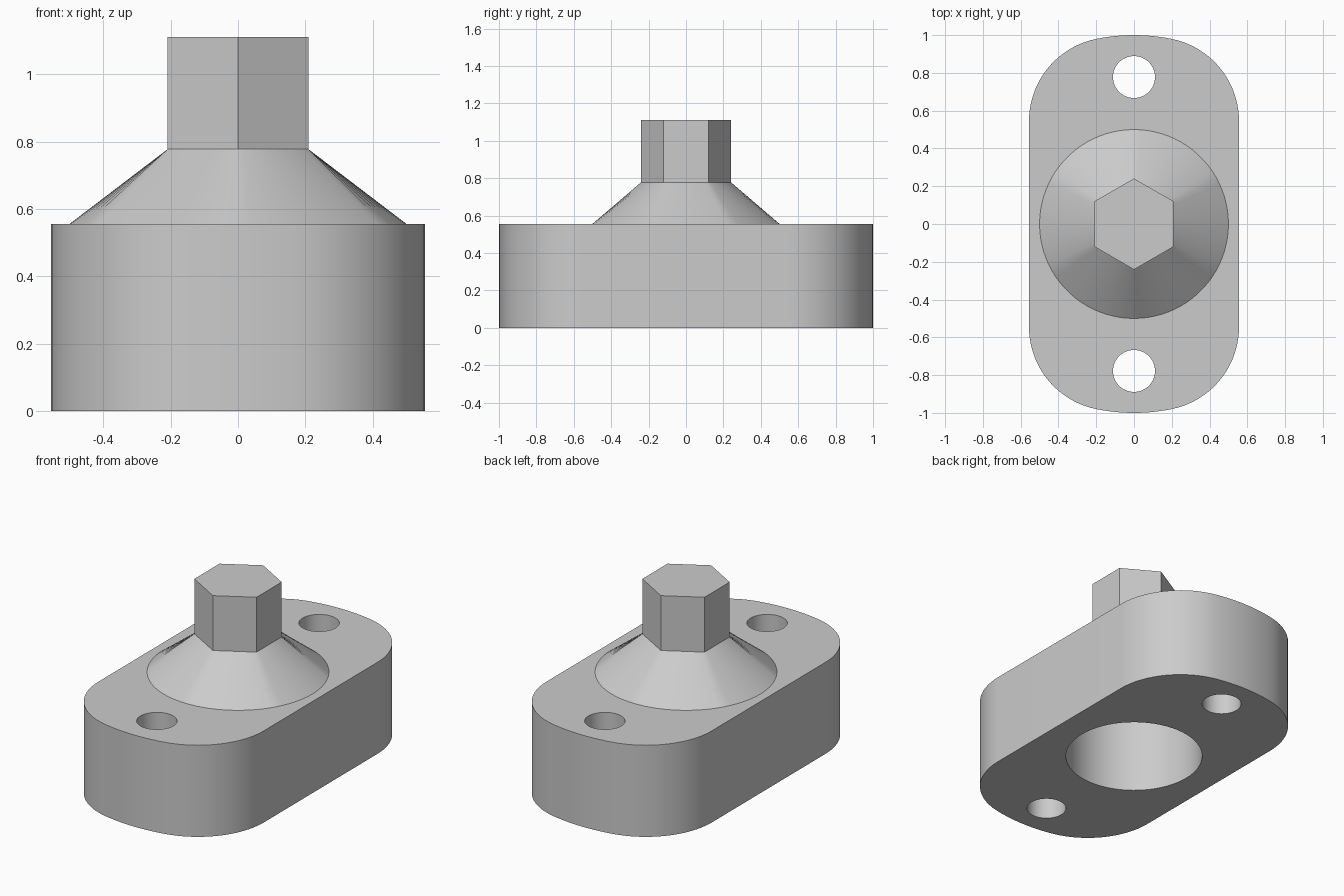
import bpy
import bmesh
from math import sin, cos, pi, tau, atan2, sqrt

cube = bpy.data.objects.get("Cube")
if cube:
    bpy.data.objects.remove(cube, do_unlink=True)

# Dimensions
HALF_W, HALF_L = 0.556, 1.0
BASE_H, NECK_Z, TOP_Z = 0.556, 0.778, 1.111
CORNER_R = 0.444
HOLE_R, HOLE_Y = 0.111, 0.778
BORE_R = 0.389
FLARE_R, HEX_R = 0.5, 0.241

grey = bpy.data.materials.new("plain grey")
grey.use_nodes = True
colour = (0.6, 0.6, 0.6, 1)
grey.diffuse_color = colour
grey.node_tree.nodes["Principled BSDF"].inputs["Base Color"].default_value = colour


def finish(bm, name):
    """Turn a bmesh into a shaded object."""
    bmesh.ops.recalc_face_normals(bm, faces=bm.faces)
    mesh = bpy.data.meshes.new(name)
    bm.to_mesh(mesh)
    bm.free()
    mesh.materials.append(grey)
    obj = bpy.data.objects.new(name, mesh)
    bpy.context.collection.objects.link(obj)
    bpy.ops.object.select_all(action="DESELECT")
    obj.select_set(True)
    bpy.context.view_layer.objects.active = obj
    bpy.ops.object.shade_smooth_by_angle(angle=pi / 6)
    return obj


def arc(cx, cy, r, start, end, steps):
    angles = [start + (end - start) * i / steps for i in range(steps + 1)]
    return [(cx + r * cos(a), cy + r * sin(a)) for a in angles]


def circle(cy, r, steps=64):
    return arc(0, cy, r, 0, tau, steps)[:-1]


def base_outline():
    """Straight sides, rounded corners and shallow end arcs, all tangent."""
    cx = HALF_W - CORNER_R
    cy = sqrt((HALF_L - CORNER_R) ** 2 - cx ** 2)
    meet = atan2(cy, cx)
    half = arc(cx, cy, CORNER_R, 0, meet, 20)
    half += arc(0, 0, HALF_L, meet, pi - meet, 10)[1:-1]
    half += arc(-cx, cy, CORNER_R, pi - meet, pi, 20)
    return half + [(-x, -y) for x, y in half]


# Base block with two bolt holes and a central bore
bm = bmesh.new()
for loop in (base_outline(), circle(HOLE_Y, HOLE_R),
             circle(-HOLE_Y, HOLE_R), circle(0, BORE_R)):
    verts = [bm.verts.new((x, y, 0)) for x, y in loop]
    for a, b in zip(verts, verts[1:] + verts[:1]):
        bm.edges.new((a, b))
bmesh.ops.triangle_fill(bm, edges=bm.edges[:], use_beauty=True)
grown = bmesh.ops.extrude_face_region(bm, geom=bm.faces[:])["geom"]
top = [g for g in grown if isinstance(g, bmesh.types.BMVert)]
bmesh.ops.translate(bm, verts=top, vec=(0, 0, BASE_H))
finish(bm, "base_block")

# Flared neck blending a circle into a hexagon, then the hexagonal post
PER_SIDE = 14
corners = [(HEX_R * cos(pi / 2 + k * pi / 3), HEX_R * sin(pi / 2 + k * pi / 3))
           for k in range(6)]
bm = bmesh.new()
low, high = [], []
for k in range(6):
    (ax, ay), (bx, by) = corners[k], corners[(k + 1) % 6]
    for i in range(PER_SIDE):
        t = i / PER_SIDE
        a = pi / 2 + (k + t) * pi / 3
        low.append(bm.verts.new((FLARE_R * cos(a), FLARE_R * sin(a), BASE_H)))
        high.append(bm.verts.new((ax + (bx - ax) * t, ay + (by - ay) * t, NECK_Z)))
count = len(low)
for i in range(count):
    j = (i + 1) % count
    bm.faces.new((low[i], low[j], high[j], high[i]))
bm.faces.new(low[::-1])
cap = [bm.verts.new((v.co.x, v.co.y, TOP_Z)) for v in high]
for i in range(count):
    j = (i + 1) % count
    bm.faces.new((high[i], high[j], cap[j], cap[i]))
bm.faces.new(cap)
finish(bm, "flared_hex_post")
